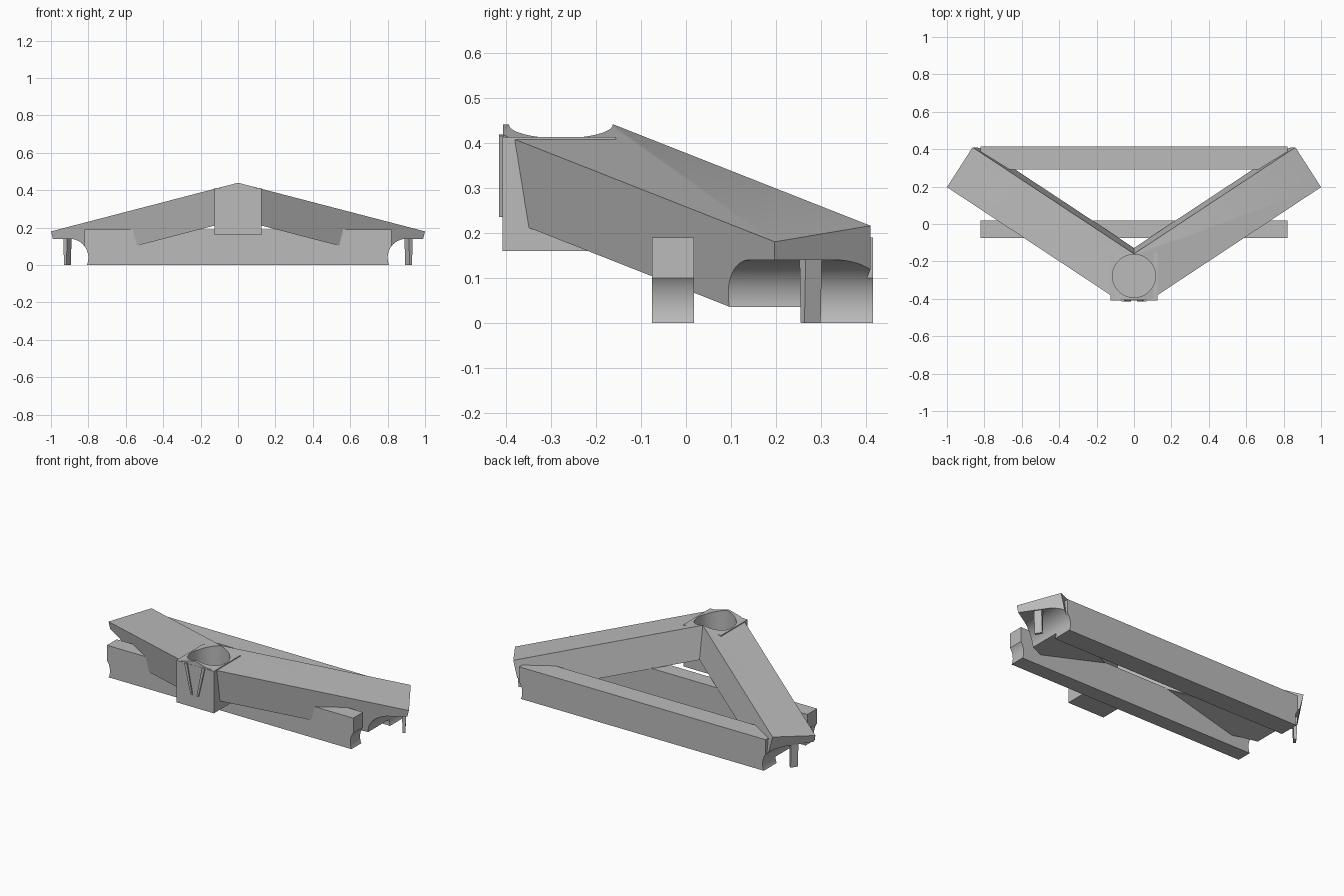
import bpy, bmesh
from math import atan, sin, cos, pi
from mathutils import Vector, Matrix

default = bpy.data.objects.get("Cube")
if default:
    bpy.data.objects.remove(default)

grey = bpy.data.materials.new("plain grey")
grey.use_nodes = True
GREY = (0.5, 0.5, 0.5, 1)
grey.diffuse_color = GREY
grey.node_tree.nodes["Principled BSDF"].inputs["Base Color"].default_value = GREY

SLOPE = 0.26                     # fall of the arms per unit of x
TILT = atan(SLOPE)
RUN = 0.66                       # y per x along an arm


def add_object(name, bm):
    bmesh.ops.recalc_face_normals(bm, faces=bm.faces)
    mesh = bpy.data.meshes.new(name)
    bm.to_mesh(mesh)
    bm.free()
    mesh.materials.append(grey)
    obj = bpy.data.objects.new(name, mesh)
    bpy.context.collection.objects.link(obj)
    return obj


def prism(bm, points, offset):
    """Extrude a flat outline along an offset vector."""
    face = bm.faces.new([bm.verts.new(p) for p in points])
    ext = bmesh.ops.extrude_face_region(bm, geom=[face], use_keep_orig=True)
    verts = [v for v in ext["geom"] if isinstance(v, bmesh.types.BMVert)]
    bmesh.ops.translate(bm, vec=offset, verts=verts)


def box(name, x0, x1, y0, y1, z0, z1):
    bm = bmesh.new()
    prism(bm, [(x0, y0, z0), (x1, y0, z0), (x1, y1, z0), (x0, y1, z0)],
          Vector((0, 0, z1 - z0)))
    return add_object(name, bm)


def cylinder(name, radius, depth, matrix):
    bm = bmesh.new()
    bmesh.ops.create_cone(bm, cap_ends=True, segments=64, radius1=radius,
                          radius2=radius, depth=depth, matrix=matrix)
    return add_object(name, bm)


def apply(obj, kind, **settings):
    mod = obj.modifiers.new(kind.title(), kind)
    for key, value in settings.items():
        setattr(mod, key, value)
    bpy.context.view_layer.objects.active = obj
    bpy.ops.object.modifier_apply(modifier=mod.name)


def cut(obj, cutters):
    for cutter in cutters:
        apply(obj, "BOOLEAN", object=cutter, operation="DIFFERENCE", solver="EXACT")


# Sloping arms, joined in a V at the front
def roof(x, y):
    return (x, y, 0.44 - SLOPE * x)


bm = bmesh.new()
start = -0.2
outline = [roof(start, 0.197 + RUN * (start - 1)), roof(1, 0.197),
           roof(0.863, 0.41), roof(start, 0.41 + RUN * (start - 0.863))]
prism(bm, outline, Vector((-sin(TILT), 0, -cos(TILT))) * 0.19)
bmesh.ops.bisect_plane(bm, geom=bm.verts[:] + bm.edges[:] + bm.faces[:],
                       plane_co=(0, 0, 0), plane_no=(1, 0, 0), clear_inner=True)
arms = add_object("sloping_arms", bm)
apply(arms, "MIRROR", use_clip=True, merge_threshold=0.0005)

# Cross bars and front socket block
rear_bar = box("rear_bar", -0.82, 0.82, 0.292, 0.415, 0, 0.19)
middle_bar = box("middle_bar", -0.82, 0.82, -0.075, 0.018, 0, 0.19)
block = box("socket_block", -0.125, 0.125, -0.408, -0.155, 0.16, 0.413)

# Cutters: rounded notches under the arm ends, the socket, the front trim
notches = []
for side in (-1, 1):
    place = Matrix.Translation((side * 0.9, 0.1, 0.04)) @ Matrix.Rotation(pi / 2, 4, "X")
    notches.append(cylinder("notch_cutter", 0.1, 1.2, place))
    ends = sorted((side * 0.9, side * 1.2))
    notches.append(box("notch_cutter", *ends, -0.5, 0.7, -0.2, 0.14))
socket = cylinder("socket_cutter", 0.115, 0.4, Matrix.Translation((0, -0.278, 0.4)))
trim = box("trim_cutter", -0.5, 0.5, -0.8, -0.407, 0, 1)

cut(arms, notches + [socket, trim])
cut(rear_bar, notches)
cut(middle_bar, notches)
cut(block, [socket])
for cutter in notches + [socket, trim]:
    bpy.data.objects.remove(cutter)

# Tapered clip prongs under the arm ends, slanted ribs on the block
for side, label in ((1, "left"), (-1, "right")):
    bm = bmesh.new()
    bmesh.ops.create_cube(bm, size=1)
    for v in bm.verts:
        taper = 1 if v.co.z > 0 else 0.6
        v.co = Vector((v.co.x * 0.025 * taper, v.co.y * 0.043, v.co.z * 0.15))
    bm.transform(Matrix.Translation((0.912, 0.277, 0.075))
                 @ Matrix.Rotation(atan(RUN), 4, "Z"))
    bm.transform(Matrix.Diagonal((side, 1, 1, 1)))
    add_object(label + "_prong", bm)

    bm = bmesh.new()
    prism(bm, [(side * x, -0.4, z) for x, z in
               ((0.05, 0.418), (0.068, 0.415), (0.026, 0.235), (0.015, 0.235))],
          Vector((0, -0.015, 0)))
    add_object(label + "_rib", bm)

# Smooth the curved cuts, keep edges sharp
for obj in (arms, rear_bar, middle_bar, block):
    bpy.ops.object.select_all(action="DESELECT")
    obj.select_set(True)
    bpy.context.view_layer.objects.active = obj
    bpy.ops.object.shade_smooth_by_angle(angle=pi / 6)
